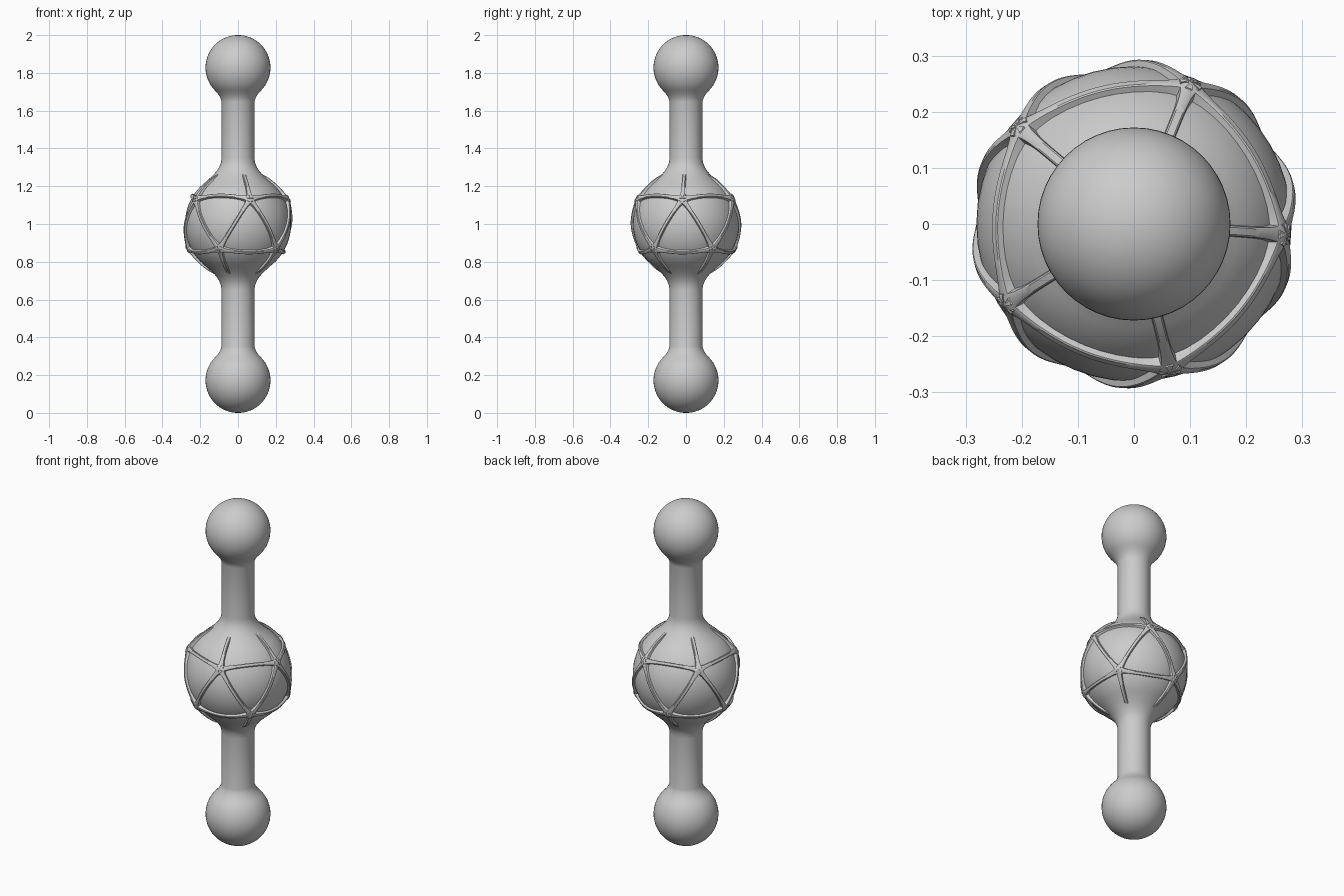
import bpy, bmesh, math
from mathutils import Vector

cube = bpy.data.objects.get("Cube")
if cube:
    bpy.data.objects.remove(cube, do_unlink=True)

grey = bpy.data.materials.new("plain_grey")
grey.use_nodes = True
grey.diffuse_color = (0.6, 0.6, 0.6, 1)
grey.node_tree.nodes["Principled BSDF"].inputs["Base Color"].default_value = (0.6, 0.6, 0.6, 1)

SEGMENTS = 48
END_R, CORE_R, NECK_R = 0.172, 0.281, 0.087
CENTRE = Vector((0, 0, 1))


def finish(name, bm, angle):
    bmesh.ops.recalc_face_normals(bm, faces=bm.faces)
    mesh = bpy.data.meshes.new(name)
    bm.to_mesh(mesh)
    bm.free()
    mesh.materials.append(grey)
    obj = bpy.data.objects.new(name, mesh)
    bpy.context.collection.objects.link(obj)
    bpy.ops.object.select_all(action='DESELECT')
    obj.select_set(True)
    bpy.context.view_layer.objects.active = obj
    bpy.ops.object.shade_smooth_by_angle(angle=math.radians(angle))
    return obj


# Shaft body: lathe profile of the upper half, measured up from the middle
def arc(radius, z, start, end, steps):
    angles = [math.radians(start + (end - start) * i / steps) for i in range(steps + 1)]
    return [(radius * math.cos(a), z + radius * math.sin(a)) for a in angles]


half = arc(CORE_R, 0, 0, 53, 12)
half += [(0.14, 0.251), (0.117, 0.275), (0.1, 0.3), (0.09, 0.325), (NECK_R, 0.35)]
half += [(NECK_R, 0.648), (0.093, 0.668), (0.107, 0.69)]
half += arc(END_R, 1 - END_R, -45, 90, 24)
profile = [(r, -z) for r, z in reversed(half[1:])] + half

bm = bmesh.new()
verts = [bm.verts.new((r, 0, z + 1)) for r, z in profile]
edges = [bm.edges.new(pair) for pair in zip(verts, verts[1:])]
bmesh.ops.spin(bm, geom=verts + edges, axis=(0, 0, 1), cent=(0, 0, 0),
               angle=2 * math.pi, steps=SEGMENTS)
bmesh.ops.remove_doubles(bm, verts=bm.verts, dist=0.0005)
finish("shaft_body", bm, 40)


# Lattice hubs: the corners of an icosahedron
def ring_point(azimuth, side):
    a, lat = math.radians(azimuth), side * math.atan(0.5)
    return Vector((math.cos(a) * math.cos(lat), math.sin(a) * math.cos(lat), math.sin(lat)))


upper = [ring_point(-4 + 72 * i, 1) for i in range(5)]
lower = [ring_point(32 + 72 * i, -1) for i in range(5)]
top, bottom = Vector((0, 0, 1)), Vector((0, 0, -1))


# Lattice strip: a raised bar along a great circle, wider and taller at its hubs
def add_strip(bm, a, b, steps=24):
    side = a.cross(b).normalized()
    rings = []
    for i in range(steps + 1):
        t = i / steps
        out = a.slerp(b, t) if hasattr(a, "slerp") else a.lerp(b, t).normalized()
        hub = abs(2 * t - 1)
        if t > 0.5 and abs(b.z) > 0.99:
            hub = 0
        width = 0.009 + 0.012 * hub ** 7
        height = 0.293 + 0.012 * hub ** 4
        section = [(-width - 0.003, 0.265), (-width, height - 0.002), (-width * 0.7, height),
                   (width * 0.7, height), (width, height - 0.002), (width + 0.003, 0.265)]
        rings.append([bm.verts.new(CENTRE + out * h + side * w) for w, h in section])
    count = len(rings[0])
    for p, q in zip(rings, rings[1:]):
        for j in range(count):
            k = (j + 1) % count
            bm.faces.new((p[j], p[k], q[k], q[j]))
    bm.faces.new(rings[0])
    bm.faces.new(rings[-1])


bm = bmesh.new()
for i in range(5):
    nxt = (i + 1) % 5
    for a, b in ((upper[i], top), (lower[i], bottom), (upper[i], upper[nxt]),
                 (lower[i], lower[nxt]), (upper[i], lower[i]), (lower[i], upper[nxt])):
        add_strip(bm, a, b)
finish("core_lattice", bm, 35)
